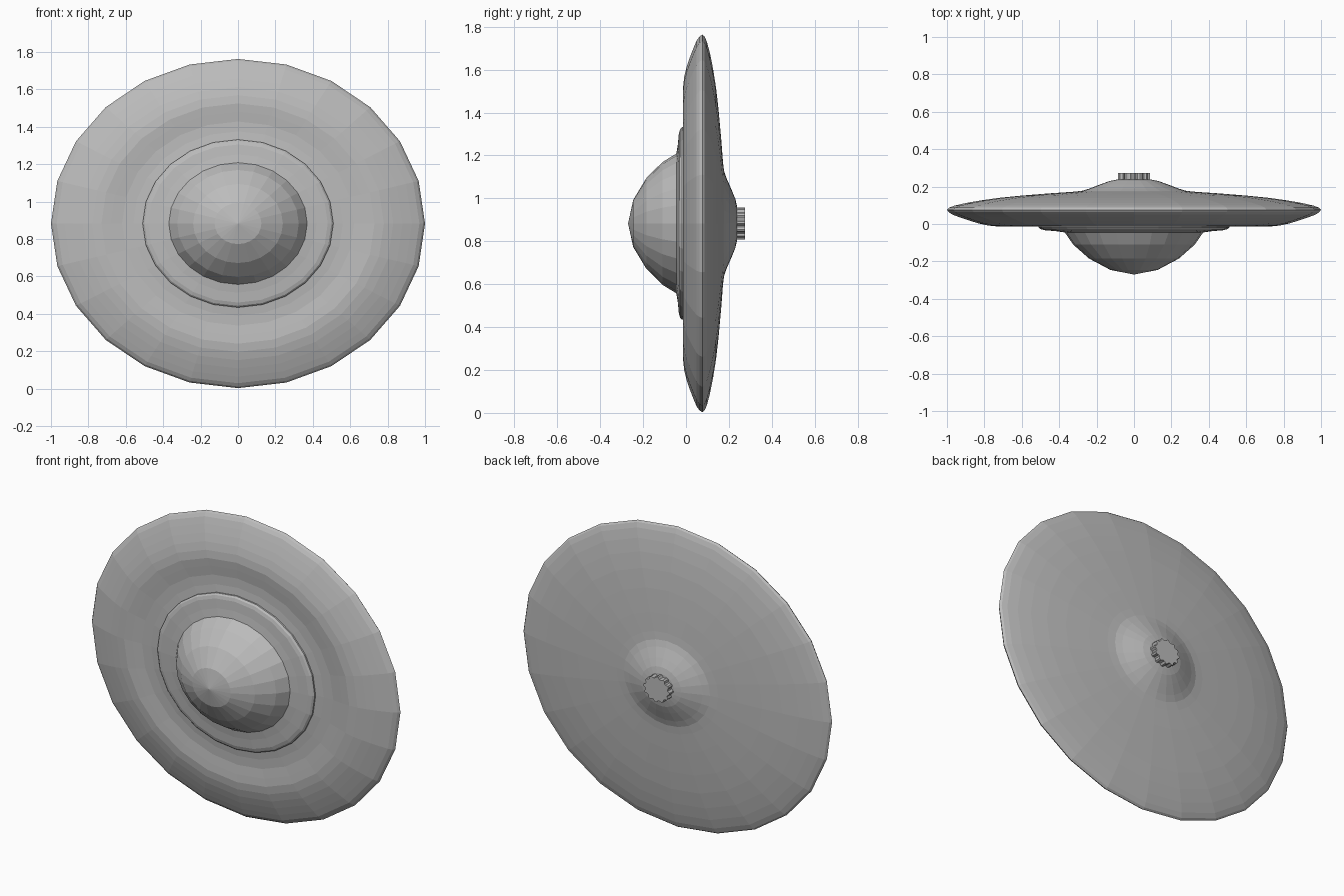
import bpy, bmesh, math

cube = bpy.data.objects.get("Cube")
if cube:
    bpy.data.objects.remove(cube)

SEGMENTS = 24
SQUASH = 0.88      # height of the oval relative to its width
CENTRE_Z = 0.883

grey = bpy.data.materials.new("plain grey")
grey.use_nodes = True
colour = (0.5, 0.5, 0.5, 1)
grey.diffuse_color = colour
grey.node_tree.nodes["Principled BSDF"].inputs["Base Color"].default_value = colour


def lathe(name, profile, count=SEGMENTS, radius_at=lambda i: 1.0):
    """Sweep (radius, y) points around the y axis into a closed oval body."""
    bm = bmesh.new()
    rings = []
    for r, y in profile:
        if r == 0:
            rings.append([bm.verts.new((0, y, CENTRE_Z))])
            continue
        ring = []
        for i in range(count):
            a = math.tau * i / count
            s = r * radius_at(i)
            ring.append(bm.verts.new((s * math.cos(a), y, CENTRE_Z + SQUASH * s * math.sin(a))))
        rings.append(ring)
    for a, b in zip(rings, rings[1:]):
        for i in range(count):
            j = (i + 1) % count
            corners = [a[i % len(a)], a[j % len(a)], b[j % len(b)], b[i % len(b)]]
            bm.faces.new(list(dict.fromkeys(corners)))
    for ring in (rings[0], rings[-1]):
        if len(ring) > 1:
            bm.faces.new(ring)
    bmesh.ops.recalc_face_normals(bm, faces=bm.faces)
    mesh = bpy.data.meshes.new(name)
    bm.to_mesh(mesh)
    bm.free()
    mesh.materials.append(grey)
    obj = bpy.data.objects.new(name, mesh)
    bpy.context.collection.objects.link(obj)
    return obj


# Wide disc: shallow dished front, thin rim, gently domed back with a central hump
lathe("disc", [
    (0, -0.01), (0.5, -0.01), (0.56, -0.004), (0.62, -0.003), (0.68, -0.009),
    (0.73, -0.013), (0.78, -0.008), (0.83, 0.003), (0.88, 0.018), (0.93, 0.035),
    (0.97, 0.05), (0.99, 0.063), (1.0, 0.076), (0.99, 0.087), (0.96, 0.098),
    (0.9, 0.112), (0.82, 0.126), (0.72, 0.14), (0.6, 0.152), (0.45, 0.164),
    (0.33, 0.172), (0.28, 0.177), (0.24, 0.189), (0.18, 0.212), (0.13, 0.23),
    (0.09, 0.238), (0, 0.24)])

# Raised collar around the dome
lathe("collar", [
    (0, -0.045), (0.37, -0.045), (0.42, -0.038), (0.48, -0.033), (0.5, -0.027),
    (0.51, -0.018), (0.51, 0.0), (0, 0.0)])

# Faceted front dome
lathe("dome", [
    (0, -0.27), (0.125, -0.246), (0.24, -0.185), (0.325, -0.11), (0.37, -0.045),
    (0.36, -0.03), (0, -0.03)])

# Toothed knob on the back
lathe("rear_knob", [(0.085, 0.225), (0.085, 0.274)], 48,
      lambda i: 1.0 if i % 4 < 2 else 0.87)
